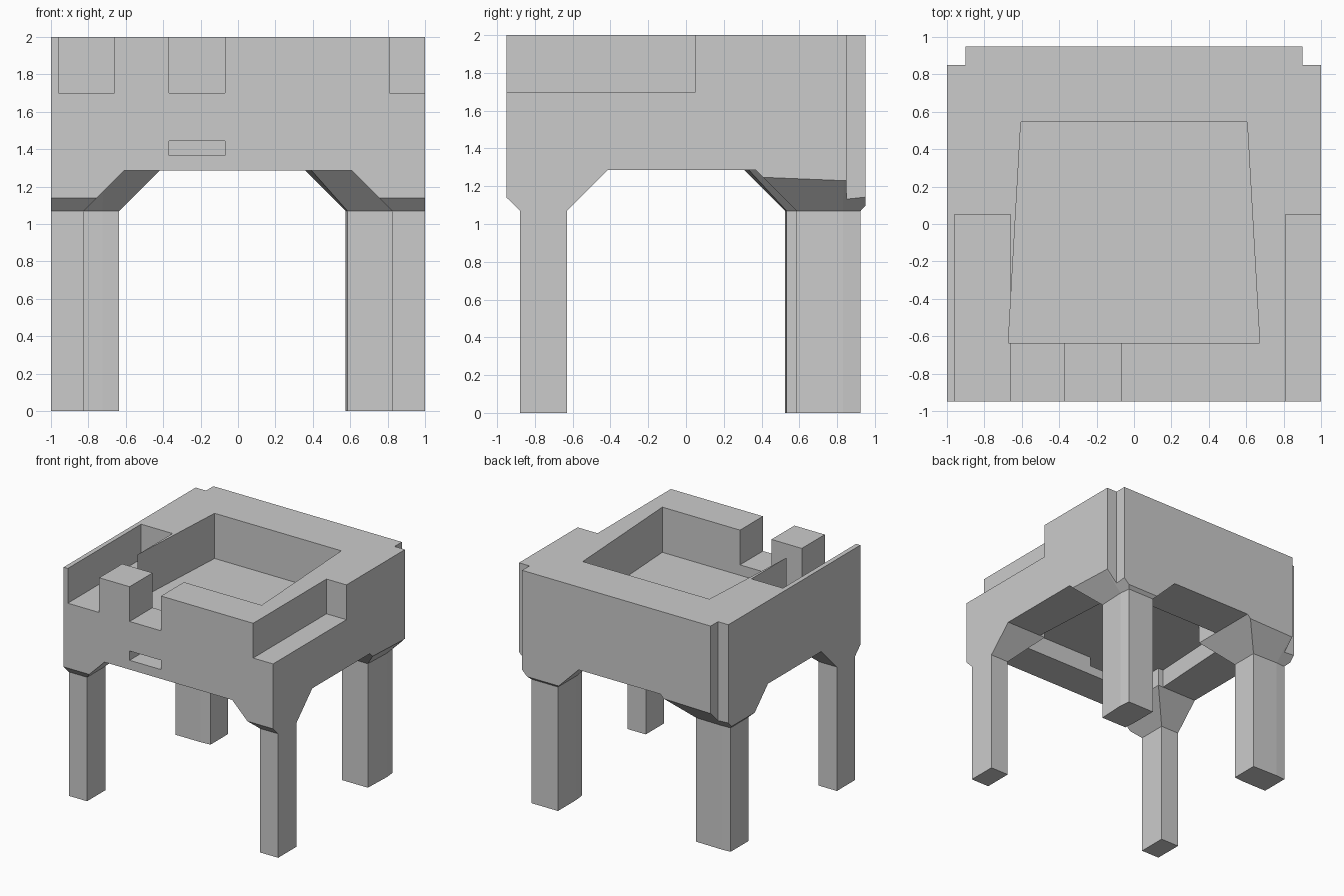
import bpy, bmesh
from mathutils import Vector

if "Cube" in bpy.data.objects:
    bpy.data.objects.remove(bpy.data.objects["Cube"])


def make(name, rings):
    """Closed solid skinned through rings of equal length."""
    bm = bmesh.new()
    vs = [[bm.verts.new(p) for p in r] for r in rings]
    n = len(rings[0])
    bm.faces.new(vs[0])
    bm.faces.new(vs[-1])
    for a, b in zip(vs, vs[1:]):
        for i in range(n):
            j = (i + 1) % n
            bm.faces.new((a[i], a[j], b[j], b[i]))
    bmesh.ops.recalc_face_normals(bm, faces=bm.faces)
    me = bpy.data.meshes.new(name)
    bm.to_mesh(me)
    bm.free()
    ob = bpy.data.objects.new(name, me)
    bpy.context.collection.objects.link(ob)
    return ob


def prism(name, pts, z0, z1):
    return make(name, [[(x, y, z) for x, y in pts] for z in (z0, z1)])


def rect(x0, x1, y0, y1):
    return [(x0, y0), (x1, y0), (x1, y1), (x0, y1)]


def offset(pts, d):
    """Mitred outward offset of a counter-clockwise outline."""
    out = []
    for i, p in enumerate(pts):
        p, q, r = Vector(p), Vector(pts[i - 1]), Vector(pts[(i + 1) % len(pts)])
        a, b = (p - q).normalized(), (r - p).normalized()
        n1, n2 = Vector((a.y, -a.x)), Vector((b.y, -b.x))
        out.append(tuple(p + (n1 + n2) * d / (1 + n1.dot(n2))))
    return out


def boolean(target, tool, op):
    m = target.modifiers.new(op, 'BOOLEAN')
    m.operation, m.object, m.solver = op, tool, 'EXACT'
    bpy.context.view_layer.objects.active = target
    bpy.ops.object.modifier_apply(modifier=m.name)
    bpy.data.objects.remove(tool)


RIM, FLARE, CEIL = 1.285, 1.07, 1.445
well = [(-0.672, -0.637), (0.672, -0.637), (0.605, 0.545), (-0.605, 0.545)]

# Oversized upper block with the hollow underside
body = prism("stand_body", rect(-1.3, 1.3, -1.3, 1.3), RIM, 2.2)
boolean(body, prism("under_hollow", well, 1.0, CEIL), 'DIFFERENCE')

# Legs, flaring outward at 45 degrees into the body
legs = {
    "front_right_leg": rect(0.825, 1.1, -0.88, -0.63),
    "front_left_leg": rect(-1.1, -0.825, -0.88, -0.63),
    "back_left_leg": [(-0.965, 0.525), (-0.725, 0.525), (-0.635, 0.532),
                      (-0.635, 0.77), (-0.88, 0.775), (-0.965, 0.77)],
    "back_right_leg": [(0.585, 0.585), (0.83, 0.585), (0.84, 0.83),
                       (0.83, 0.925), (0.575, 0.925), (0.575, 0.67)],
}
for name, pts in legs.items():
    wide = offset(pts, RIM - FLARE)
    rings = [(pts, 0), (pts, FLARE), (wide, RIM), (wide, 1.52)]
    leg = make(name, [[(x, y, z) for x, y in p] for p, z in rings])
    boolean(body, leg, 'UNION')

# Trim everything to the outline with notched back corners
outline = [(-1, -0.95), (1, -0.95), (1, 0.85), (0.9, 0.85),
           (0.9, 0.95), (-0.9, 0.95), (-0.9, 0.85), (-1, 0.85)]
boolean(body, prism("outline", outline, -0.2, 2), 'INTERSECT')

# Top well, side channels, front gap and front slot
cuts = [
    ("well", well, 1.61, 2.3),
    ("left_channel", rect(-0.96, -0.66, -1.2, 0.05), 1.7, 2.3),
    ("right_channel", rect(0.81, 1.2, -1.2, 0.05), 1.7, 2.3),
    ("front_gap", rect(-0.37, -0.07, -1.2, -0.5), 1.7, 2.3),
    ("front_slot", rect(-0.37, -0.07, -1.2, -0.5), 1.365, CEIL),
]
for name, pts, z0, z1 in cuts:
    boolean(body, prism(name, pts, z0, z1), 'DIFFERENCE')
